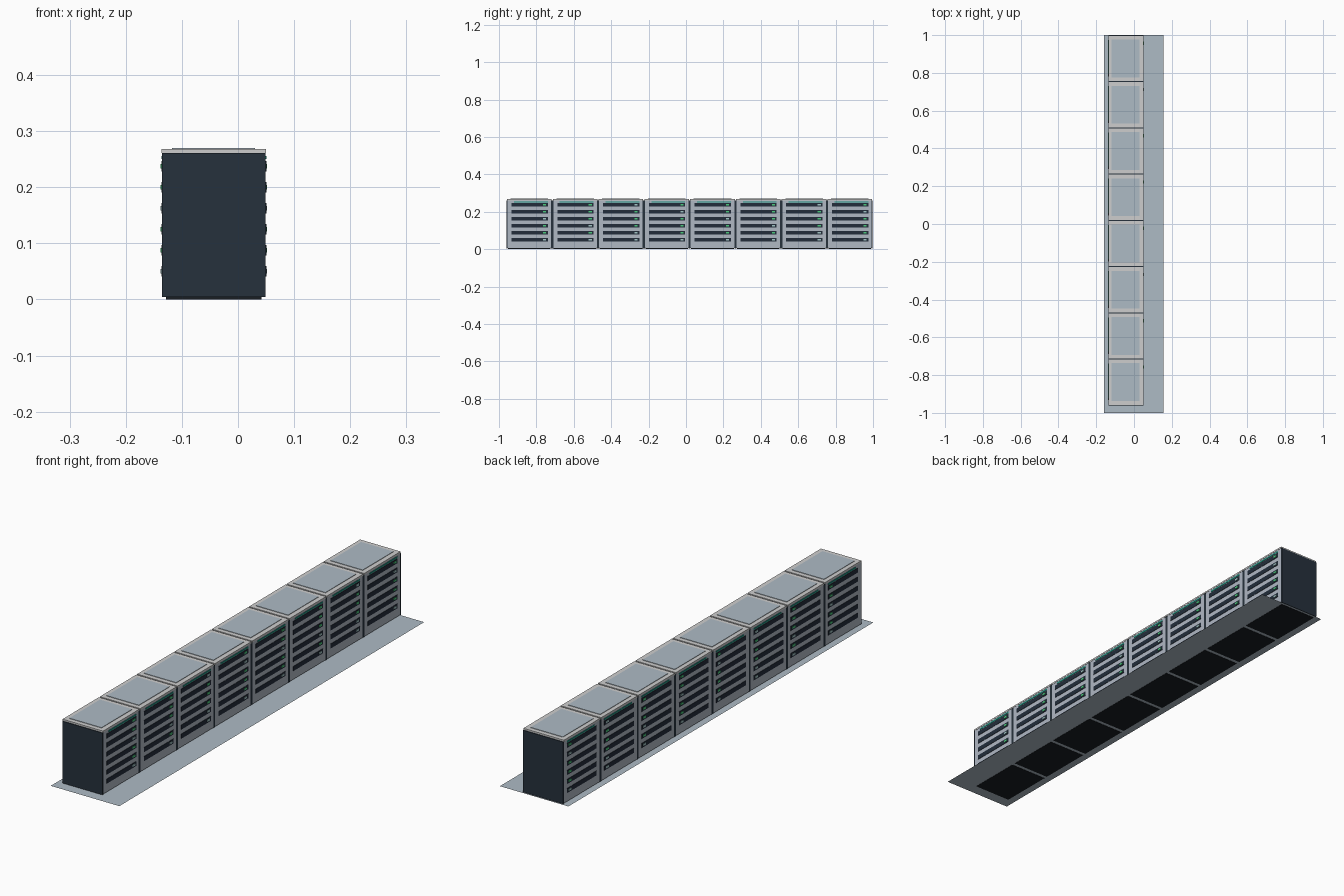
import bpy
import bmesh
from mathutils import Matrix, Vector

cube = bpy.data.objects.get("Cube")
if cube:
    bpy.data.objects.remove(cube, do_unlink=True)


def srgb(r, g, b):
    return [(c / 255 / 12.92) if c < 11 else ((c / 255 + 0.055) / 1.055) ** 2.4 for c in (r, g, b)]


def material(name, *rgb):
    m = bpy.data.materials.new(name)
    col = (*srgb(*rgb), 1)
    m.diffuse_color = col
    m.use_nodes = True
    m.node_tree.nodes["Principled BSDF"].inputs["Base Color"].default_value = col
    return m


STEEL = material("blue_grey_steel", 174, 187, 197)
SILVER = material("silver_frame", 176, 184, 196)
CAP = material("light_grey_cap", 206, 206, 206)
NAVY = material("dark_navy_panel", 38, 49, 60)
SLOT = material("dark_slot", 34, 44, 58)
BLACK = material("black_base", 24, 29, 34)
TEAL = material("teal_strip", 28, 150, 130)
GREEN = material("green_light", 75, 205, 125)
PALE = material("pale_light", 165, 200, 200)


def boxes(name, mat, ranges):
    """One object made of boxes, each given as x, y and z ranges."""
    bm = bmesh.new()
    for spans in ranges:
        mid = Vector([(a + b) / 2 for a, b in spans])
        size = Vector([b - a for a, b in spans])
        bmesh.ops.create_cube(bm, size=1, matrix=Matrix.Translation(mid) @ Matrix.Diagonal((*size, 1)))
    mesh = bpy.data.meshes.new(name)
    bm.to_mesh(mesh)
    bm.free()
    mesh.materials.append(mat)
    ob = bpy.data.objects.new(name, mesh)
    bpy.context.collection.objects.link(ob)
    return ob


def both_sides(depth, y, z):
    """Matching plates standing out from the two long faces."""
    return [((RIGHT - 0.002, RIGHT + depth), y, z), ((LEFT - depth, LEFT + 0.002), y, z)]


LEFT, RIGHT = -0.135, 0.049
PITCH, START, COUNT = 0.2448, -0.96, 8
ROWS = [0.05 + 0.0375 * i for i in range(6)]

# Thin floor sheet
bpy.ops.mesh.primitive_plane_add(size=1, location=(-0.0025, 0, 0.001))
floor = bpy.context.object
floor.name = "floor_sheet"
floor.scale = (0.315, 2, 1)
floor.data.materials.append(STEEL)

for n in range(COUNT):
    y0 = START + n * PITCH
    y1 = y0 + PITCH
    tag = f"_{n + 1}"

    # Plinth, silver body and dark end panels
    boxes("base" + tag, BLACK, [((-0.128, 0.042), (y0 + 0.008, y1 - 0.008), (0, 0.006))])
    boxes("cabinet_body" + tag, SILVER, [((LEFT, RIGHT), (y0 + 0.006, y1 - 0.006), (0.005, 0.262))])
    boxes("end_panels" + tag, NAVY, [
        ((LEFT, RIGHT), (y0, y0 + 0.006), (0.004, 0.261)),
        ((LEFT, RIGHT), (y1 - 0.006, y1), (0.004, 0.261))])

    # Cap with a raised centre plate
    boxes("top_cap" + tag, CAP, [((LEFT - 0.001, RIGHT + 0.001), (y0 + 0.003, y1 - 0.003), (0.261, 0.268))])
    boxes("top_plate" + tag, STEEL, [((-0.118, 0.03), (y0 + 0.022, y1 - 0.022), (0.267, 0.27))])

    # Equipment slots and status strip on both long faces
    slots, green, pale = [], [], []
    for i, z in enumerate(ROWS):
        slots += both_sides(0.0015, (y0 + 0.027, y0 + 0.221), (z - 0.0095, z + 0.0095))
        lamp = both_sides(0.003, (y0 + 0.195, y0 + 0.212), (z - 0.004, z + 0.004))
        (pale if i == 0 or (i + n) % 4 == 3 else green).extend(lamp)
    boxes("slots" + tag, SLOT, slots)
    boxes("green_lights" + tag, GREEN, green)
    boxes("pale_lights" + tag, PALE, pale)
    boxes("status_strip" + tag, TEAL, both_sides(0.0015, (y0 + 0.04, y0 + 0.221), (0.25, 0.256)))
